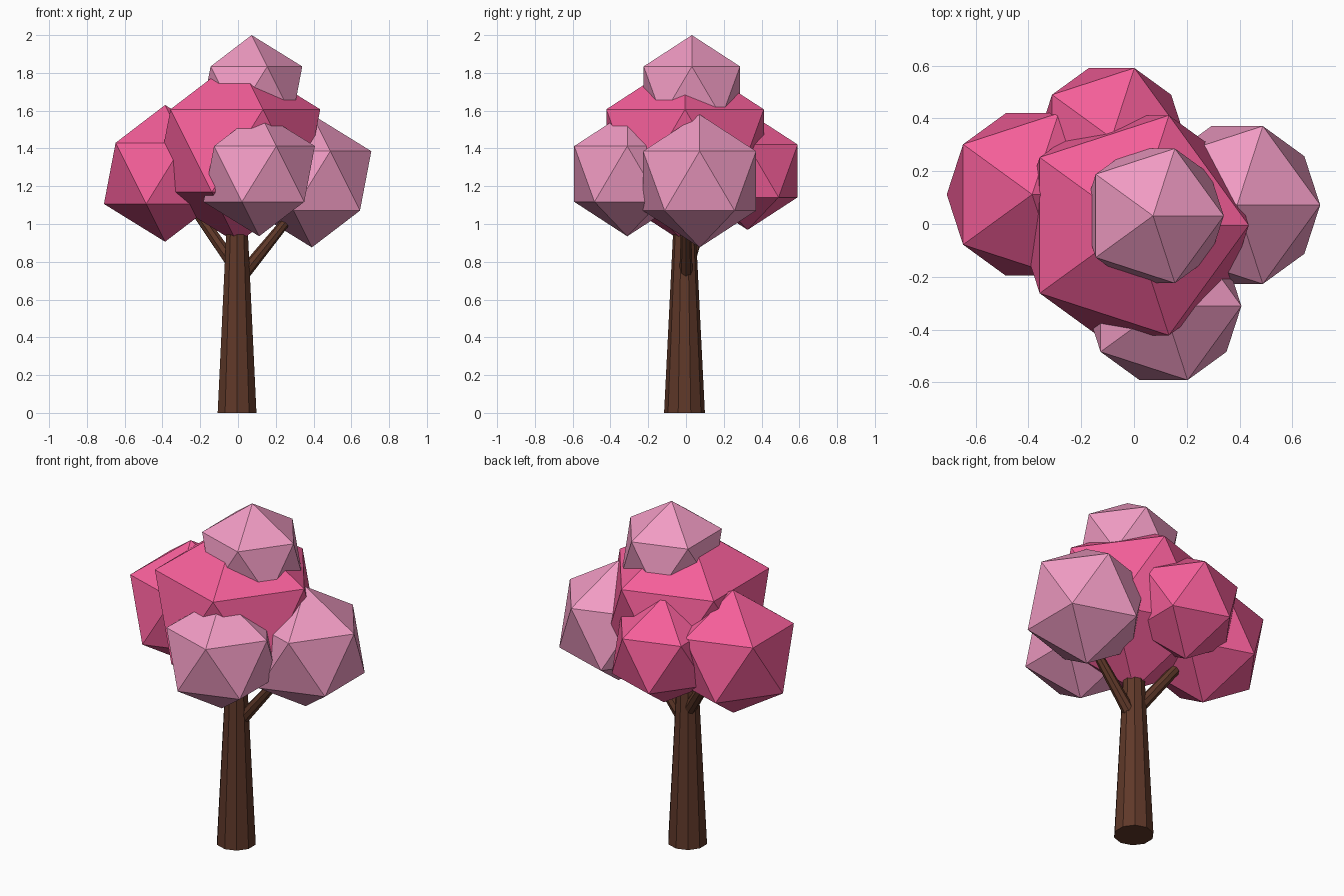
import bpy
from mathutils import Vector

if "Cube" in bpy.data.objects:
    bpy.data.objects.remove(bpy.data.objects["Cube"])


def material(name, rgb):
    m = bpy.data.materials.new(name)
    m.diffuse_color = (*rgb, 1)
    m.use_nodes = True
    m.node_tree.nodes["Principled BSDF"].inputs["Base Color"].default_value = m.diffuse_color
    return m


BARK = material("bark", (0.115, 0.040, 0.022))
DEEP = material("deep_pink", (0.91, 0.113, 0.32))
PALE = material("pale_pink", (0.88, 0.33, 0.55))


def limb(name, start, end, r1, r2, sides):
    """Tapered straight limb between two points."""
    a, b = Vector(start), Vector(end)
    d = b - a
    bpy.ops.mesh.primitive_cone_add(vertices=sides, radius1=r1, radius2=r2, depth=d.length,
                                    location=(a + b) / 2)
    ob = bpy.context.object
    if d.xy.length > 1e-6:
        ob.rotation_euler = d.to_track_quat('Z', 'Y').to_euler()
    ob.name = name
    ob.data.materials.append(BARK)


def blossom(name, centre, radius, mat):
    """Flat-faced icosahedron of blossom."""
    bpy.ops.mesh.primitive_ico_sphere_add(subdivisions=1, radius=radius, location=centre)
    ob = bpy.context.object
    ob.name = name
    ob.data.materials.append(mat)


# Trunk and branches
limb("trunk", (-0.005, -0.008, 0), (-0.005, -0.008, 1.0), 0.108, 0.058, 10)
limb("left_branch", (0, 0, 0.75), (-0.25, 0.11, 1.11), 0.036, 0.028, 8)
limb("right_branch", (0, 0, 0.70), (0.30, 0.0, 1.07), 0.036, 0.024, 8)

# Crown
blossom("main_blossom", (-0.003, -0.005, 1.388), 0.49, DEEP)
blossom("left_blossom", (-0.386, 0.112, 1.268), 0.362, DEEP)
blossom("back_blossom", (-0.085, 0.326, 1.281), 0.312, DEEP)
blossom("right_blossom", (0.391, 0.072, 1.228), 0.352, PALE)
blossom("front_blossom", (0.112, -0.311, 1.265), 0.33, PALE)
blossom("top_blossom", (0.072, 0.031, 1.70), 0.30, PALE)
